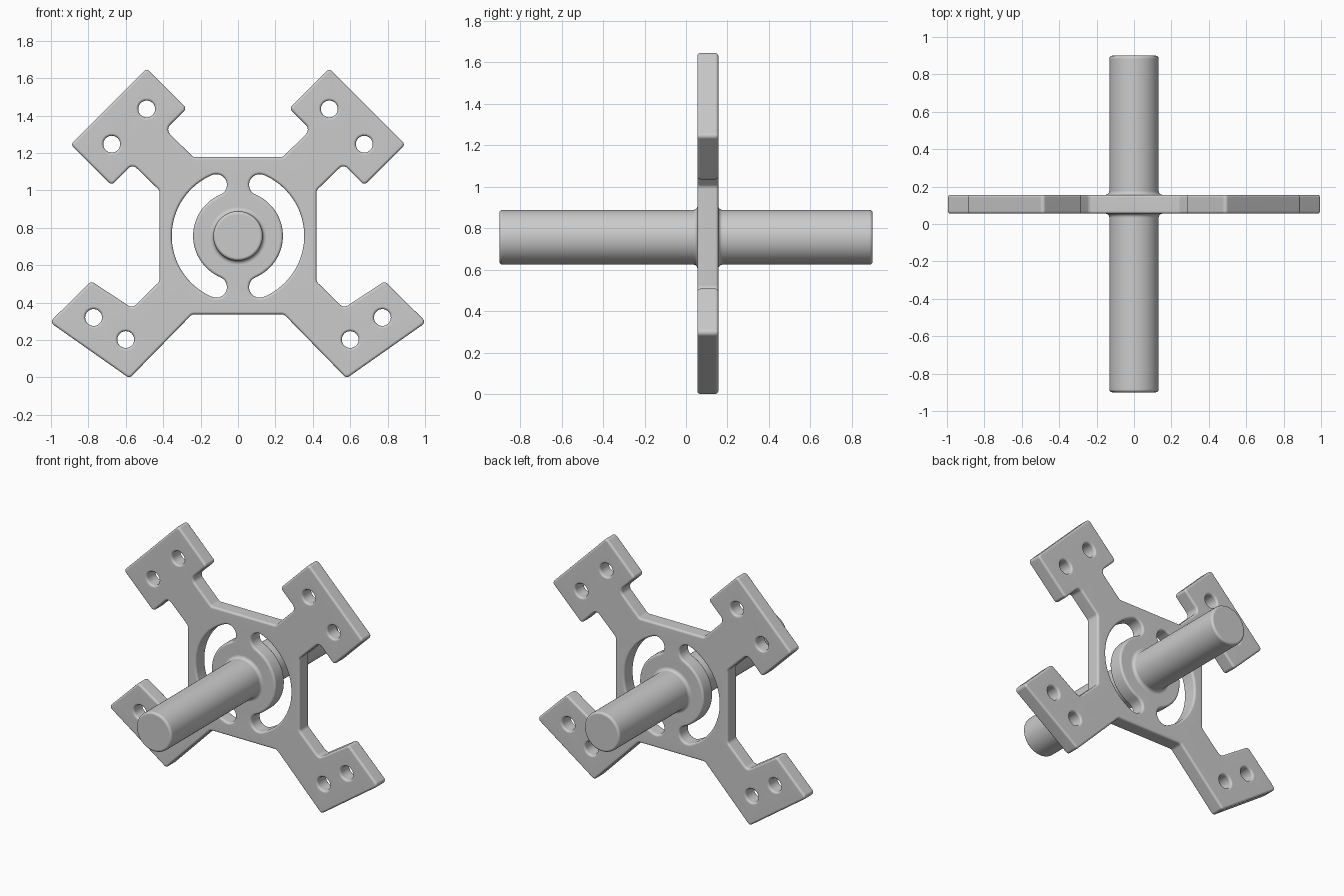
import bpy, bmesh
from math import sin, cos, pi, tan, atan2, radians
from mathutils import Vector

if "Cube" in bpy.data.objects:
    bpy.data.objects.remove(bpy.data.objects["Cube"])

CZ = 0.756             # height of the shaft axis
Y0, Y1 = 0.055, 0.156  # front and back faces of the plate
BEV = 0.014


def arc(cx, cz, r, a0, a1, n):
    return [Vector((cx + r * cos(a0 + (a1 - a0) * i / n),
                    cz + r * sin(a0 + (a1 - a0) * i / n))) for i in range(n + 1)]


def round_corners(points, n=6):
    """Replace every (x, z, radius) corner by a small arc."""
    out = []
    for i, (x, z, r) in enumerate(points):
        p = Vector((x, z))
        a = (Vector(points[i - 1][:2]) - p).normalized()
        b = (Vector(points[(i + 1) % len(points)][:2]) - p).normalized()
        half = a.angle(b) / 2
        c = p + (a + b).normalized() * (r / sin(half))
        s, e = p + a * (r / tan(half)) - c, p + b * (r / tan(half)) - c
        a0 = atan2(s.y, s.x)
        d = (atan2(e.y, e.x) - a0 + pi) % (2 * pi) - pi
        out += arc(c.x, c.y, r, a0, a0 + d, n)
    return out


def inset(loop, d):
    """Move a loop to its left, which is always towards the solid."""
    out = []
    for i, p in enumerate(loop):
        a = (p - loop[i - 1]).normalized()
        b = (loop[(i + 1) % len(loop)] - p).normalized()
        na, nb = Vector((-a.y, a.x)), Vector((-b.y, b.x))
        out.append(p + (na + nb) * (d / (1 + na.dot(nb))))
    return out


def finish(bm, name):
    bmesh.ops.recalc_face_normals(bm, faces=bm.faces[:])
    me = bpy.data.meshes.new(name)
    bm.to_mesh(me)
    bm.free()
    ob = bpy.data.objects.new(name, me)
    bpy.context.collection.objects.link(ob)
    bpy.ops.object.select_all(action='DESELECT')
    ob.select_set(True)
    bpy.context.view_layer.objects.active = ob
    bpy.ops.object.shade_smooth_by_angle(angle=radians(35))
    wn = ob.modifiers.new("even_shading", 'WEIGHTED_NORMAL')
    wn.keep_sharp = True
    return ob


def bridge(bm, r0, r1):
    n = len(r0)
    for i in range(n):
        bm.faces.new((r0[i], r0[(i + 1) % n], r1[(i + 1) % n], r1[i]))


# Plate outline: right half (x, z, corner radius), then mirrored
half = [(.246, .337, .03), (.58, -.005, .02), (1.007, .295, .022),
        (.785, .514, .02), (.565, .37, .03), (.42, .512, .03),
        (.42, 1.0, .03), (.564, 1.14, .03), (.675, 1.027, .02),
        (.895, 1.245, .02), (.488, 1.652, .02), (.274, 1.438, .02),
        (.388, 1.325, .035), (.24, 1.178, .03)]
loops = [round_corners(half + [(-x, z, r) for x, z, r in reversed(half)])]

# Bolt holes and curved slots, wound clockwise
for s in (1, -1):
    for x, z in ((.488, 1.435), (.675, 1.247), (.772, .32), (.6, .202)):
        loops.append(arc(s * x, z, .045, 2 * pi, 0, 32)[:-1])
    end, ri, ro = radians(67), .24, .354
    rm, rc = (ri + ro) / 2, (ro - ri) / 2
    slot = arc(0, 0, ro, -end, end, 40)
    slot += arc(rm * cos(end), rm * sin(end), rc, end, end + pi, 12)[1:]
    slot += arc(0, 0, ri, end, -end, 40)[1:]
    slot += arc(rm * cos(end), -rm * sin(end), rc, pi - end, 2 * pi - end, 12)[1:-1]
    slot = [Vector((s * p.x, p.y + CZ)) for p in slot]
    loops.append(slot[::-1] if s > 0 else slot)

# Plate: rounded-edge walls bridged along each loop, then both faces filled
section = [(BEV * (1 - cos(t)), BEV * (1 - sin(t)))
           for t in (i * pi / 8 for i in range(4, -1, -1))]
rings_def = [(d, Y0 + h) for d, h in section] + [(d, Y1 - h) for d, h in reversed(section)]
bm = bmesh.new()
fronts, backs = [], []
for loop in loops:
    rings = [[bm.verts.new((p.x, y, p.y)) for p in inset(loop, d)] for d, y in rings_def]
    for r0, r1 in zip(rings, rings[1:]):
        bridge(bm, r0, r1)
    fronts.append(rings[0])
    backs.append(rings[-1])
for caps in (fronts, backs):
    edges = [bm.edges.get((r[i - 1], r[i])) for r in caps for i in range(len(r))]
    bmesh.ops.triangle_fill(bm, use_beauty=True, use_dissolve=False, edges=edges)
finish(bm, "bracket_plate")


# Shaft halves: flared where they meet the plate, rounded at the tip
def shaft(name, y_plate, y_tip):
    s = 1 if y_tip > y_plate else -1
    R, f, b = .132, .02, .016
    prof = [(R + f * (1 - sin(t)), y_plate + s * f * (1 - cos(t)))
            for t in (i * pi / 10 for i in range(6))]
    prof += [(R - b + b * cos(t), y_tip - s * b * (1 - sin(t)))
             for t in (i * pi / 10 for i in range(6))]
    bm = bmesh.new()
    rings = [[bm.verts.new((p.x, y, p.y + CZ)) for p in arc(0, 0, r, 0, 2 * pi, 64)[:-1]]
             for r, y in prof]
    for r0, r1 in zip(rings, rings[1:]):
        bridge(bm, r0, r1)
    bm.faces.new(rings[-1])
    finish(bm, name)


shaft("front_shaft", Y0, -.9)
shaft("back_shaft", Y1, .9)
